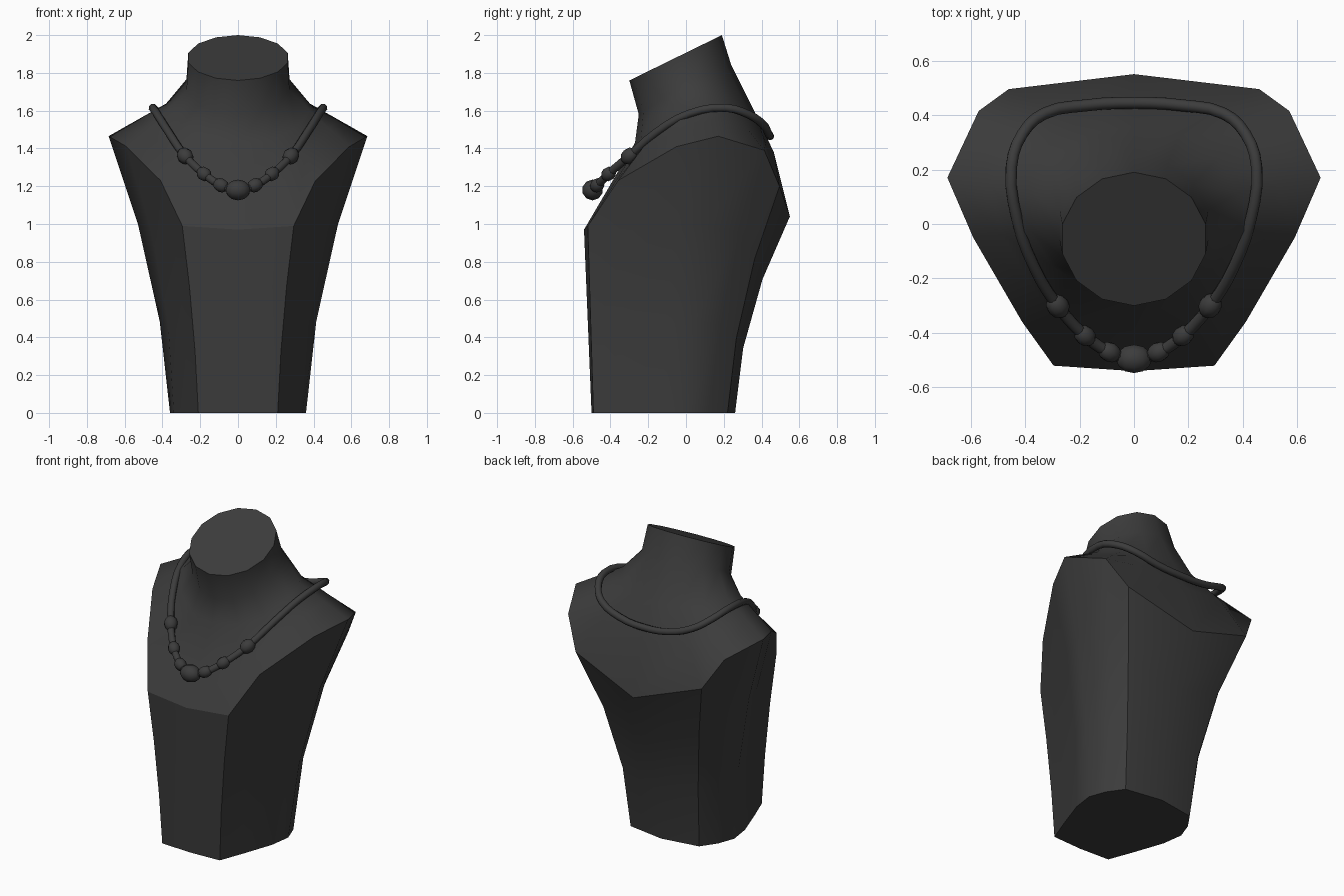
import bpy, bmesh
from math import sin, cos, pi
from mathutils import Vector

cube = bpy.data.objects.get("Cube")
if cube:
    bpy.data.objects.remove(cube)

mat = bpy.data.materials.new("charcoal")
mat.use_nodes = True
mat.diffuse_color = (0.045, 0.045, 0.045, 1)
mat.node_tree.nodes["Principled BSDF"].inputs["Base Color"].default_value = mat.diffuse_color


def add_object(name, bm):
    mesh = bpy.data.meshes.new(name)
    bmesh.ops.recalc_face_normals(bm, faces=bm.faces)
    bm.to_mesh(mesh)
    bm.free()
    mesh.materials.append(mat)
    obj = bpy.data.objects.new(name, mesh)
    bpy.context.collection.objects.link(obj)
    return obj


# Half outlines run from front centre, round the left side, to back centre
base = [(0, -.5, 0), (.21, -.49, 0), (.27, -.33, 0), (.34, -.13, 0),
        (.36, .01, 0), (.32, .12, 0), (.25, .22, 0), (0, .26, 0)]
rim = [(0, -.54, .97), (.295, -.52, .99), (.41, -.36, 1.23), (.59, -.05, 1.41),
       (.685, .17, 1.465), (.57, .415, 1.39), (.46, .495, 1.2), (0, .55, 1.04)]
bow = [(0, 0), (.012, 0), (.04, 0), (.06, 0), (.06, .02), (.06, .04), (.05, .05), (0, .06)]
base, rim = [[Vector(p) for p in pts] for pts in (base, rim)]
LAST = len(rim) - 1


def body_ring(t):
    k = 4 * t * (1 - t)
    return [a.lerp(b, t) - Vector((w[0] * k, w[1] * k, 0)) for a, b, w in zip(base, rim, bow)]


def neck_ring(width, front_y, front_z, back_y, back_z, lift):
    ring = []
    for i in range(LAST + 1):
        a = pi * i / LAST
        f = (1 - cos(a)) / 2
        ring.append(Vector((width * sin(a), front_y + (back_y - front_y) * f,
                            front_z + (back_z - front_z) * f + lift * sin(a) ** 4)))
    return ring


collar = neck_ring(.39, -.27, 1.43, .36, 1.60, .115)
yoke = [a.lerp(b, .5) for a, b in zip(collar, rim)]
yoke[LAST] += Vector((0, .01, .06))
yoke[LAST - 1] += Vector((0, .01, .03))
rings = [body_ring(t) for t in (0, .33, .68, 1)]
rings += [yoke, collar, neck_ring(.28, -.25, 1.58, .24, 1.84, .03),
          neck_ring(.27, -.30, 1.76, .19, 2.0, 0)]

# Display bust: loft the mirrored rings and cap both ends
bm = bmesh.new()
loops = []
for ring in rings:
    full = ring + [Vector((-p.x, p.y, p.z)) for p in ring[-2:0:-1]]
    loops.append([bm.verts.new(p) for p in full])
n = len(loops[0])
for low, high in zip(loops, loops[1:]):
    for i in range(n):
        j = (i + 1) % n
        bm.faces.new((low[i], low[j], high[j], high[i]))
bm.faces.new(loops[0][::-1])
bm.faces.new(loops[-1])
for f in bm.faces:
    f.smooth = True

# Crisp creases: rim, cap borders and the four body corners
RIM = 3
for loop in (loops[0], loops[RIM], loops[-1]):
    for i in range(n):
        bm.edges.get((loop[i], loop[(i + 1) % n])).smooth = False
for c in (1, LAST - 1, LAST + 1, n - 1):
    for low, high in zip(loops[:RIM], loops[1:RIM + 1]):
        bm.edges.get((low[c], high[c])).smooth = False
add_object("bust", bm)

# Necklace cord: closed tube swept along a mirrored path
path = [(0, -.495, 1.18), (.09, -.47, 1.205), (.18, -.41, 1.265), (.28, -.30, 1.36),
        (.37, -.15, 1.49), (.43, .02, 1.585), (.45, .21, 1.615), (.41, .33, 1.58),
        (.33, .405, 1.53), (.18, .435, 1.48), (0, .445, 1.465)]
full = path + [(-x, y, z) for x, y, z in path[-2:0:-1]]
curve = bpy.data.curves.new("necklace_cord", "CURVE")
curve.dimensions = "3D"
curve.bevel_depth = .022
curve.bevel_resolution = 2
curve.resolution_u = 3
spline = curve.splines.new("BEZIER")
spline.bezier_points.add(len(full) - 1)
for point, co in zip(spline.bezier_points, full):
    point.co = co
    point.handle_left_type = point.handle_right_type = "AUTO"
spline.use_cyclic_u = True
curve.materials.append(mat)
cord = bpy.data.objects.new("necklace_cord", curve)
bpy.context.collection.objects.link(cord)
bpy.ops.object.select_all(action="DESELECT")
cord.select_set(True)
bpy.context.view_layer.objects.active = cord
bpy.ops.object.convert(target="MESH")


# Beads, lengthened along the cord
def bead(name, i, radius, side):
    flip = Vector((side, 1, 1))
    here, ahead, behind = Vector(full[i]), Vector(full[i + 1]), Vector(full[i - 1])
    turn = ((ahead - behind) * flip).to_track_quat("Z", "Y")
    b = bmesh.new()
    bmesh.ops.create_uvsphere(b, u_segments=10, v_segments=6, radius=radius)
    for v in b.verts:
        v.co.z *= 1.2
        v.co = turn @ v.co + here * flip
    for f in b.faces:
        f.smooth = True
    add_object(name, b)


bead("centre_bead", 0, .055, 1)
for i, radius in ((1, .037), (2, .037), (3, .042)):
    for side, label in ((1, "left"), (-1, "right")):
        bead(f"{label}_bead_{i}", i, radius, side)
